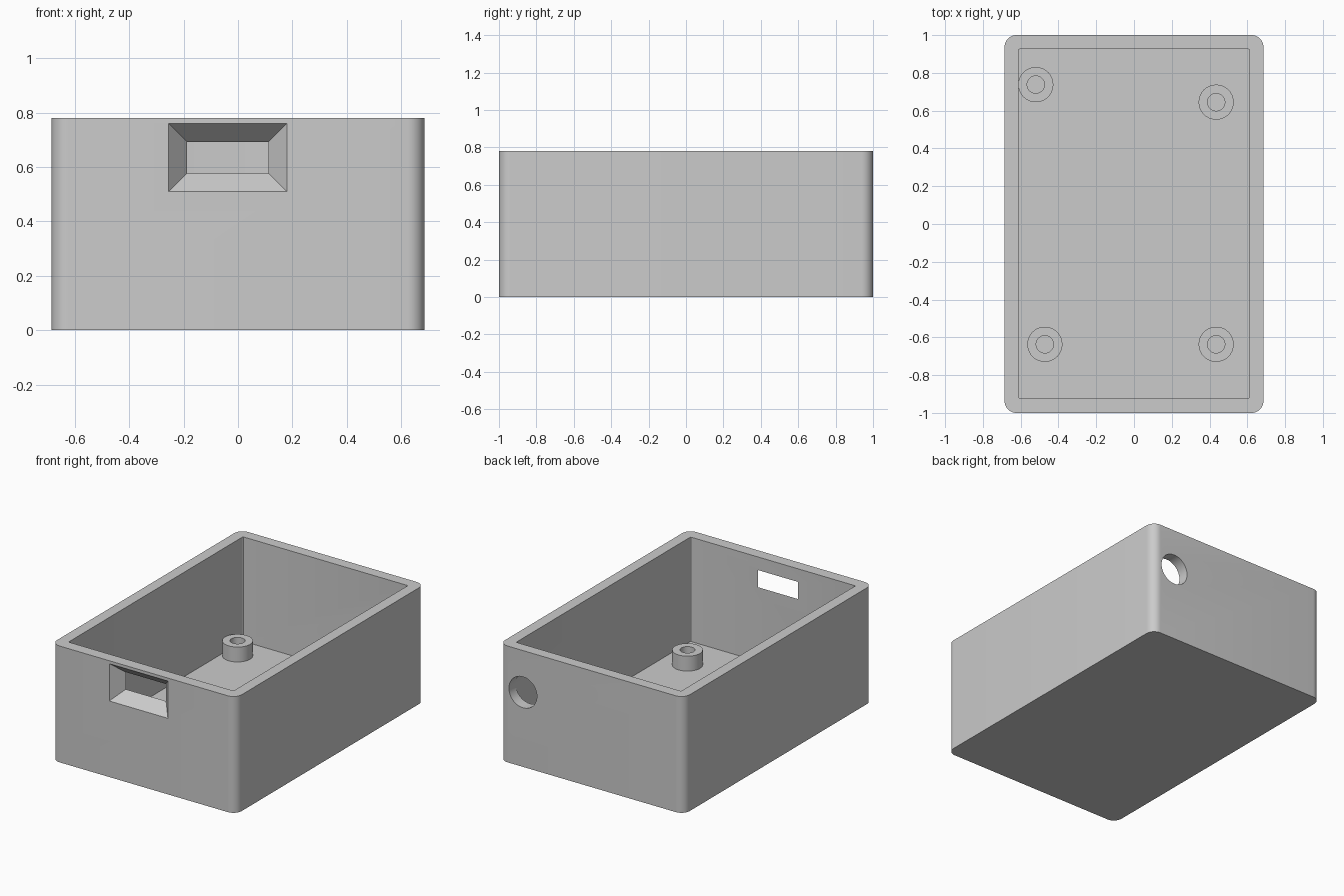
import bpy, bmesh, math
from mathutils import Vector, Matrix

if "Cube" in bpy.data.objects:
    bpy.data.objects.remove(bpy.data.objects["Cube"])

W, L, H = 0.685, 1.0, 0.78      # half width, half length, height
FLOOR = 0.08

grey = bpy.data.materials.new("light grey")
grey.diffuse_color = (0.6, 0.6, 0.6, 1)
grey.use_nodes = True
grey.node_tree.nodes["Principled BSDF"].inputs["Base Color"].default_value = grey.diffuse_color


def make_object(name, bm):
    bmesh.ops.recalc_face_normals(bm, faces=bm.faces)
    mesh = bpy.data.meshes.new(name)
    bm.to_mesh(mesh)
    bm.free()
    mesh.materials.append(grey)
    obj = bpy.data.objects.new(name, mesh)
    bpy.context.collection.objects.link(obj)
    return obj


def loft(name, lower, upper):
    """Closed solid between two matching loops."""
    bm = bmesh.new()
    a = [bm.verts.new(p) for p in lower]
    b = [bm.verts.new(p) for p in upper]
    bm.faces.new(a)
    bm.faces.new(b)
    for i in range(len(a)):
        j = (i + 1) % len(a)
        bm.faces.new((a[i], a[j], b[j], b[i]))
    return make_object(name, bm)


def rounded_rect(x0, x1, y0, y1, r, z, seg):
    pts = []
    corners = ((x1 - r, y1 - r), (x0 + r, y1 - r), (x0 + r, y0 + r), (x1 - r, y0 + r))
    for k, (cx, cy) in enumerate(corners):
        for i in range(seg + 1):
            a = math.pi / 2 * (k + i / seg)
            pts.append((cx + r * math.cos(a), cy + r * math.sin(a), z))
    return pts


def smooth(obj):
    bpy.ops.object.select_all(action='DESELECT')
    obj.select_set(True)
    bpy.context.view_layer.objects.active = obj
    bpy.ops.object.shade_smooth_by_angle(angle=math.radians(30))


def cut(obj, cutter):
    mod = obj.modifiers.new("cut", 'BOOLEAN')
    mod.operation, mod.solver, mod.object = 'DIFFERENCE', 'EXACT', cutter
    bpy.context.view_layer.objects.active = obj
    bpy.ops.object.modifier_apply(modifier=mod.name)
    bpy.data.objects.remove(cutter)


# Open box with rounded outer corners
box = loft("box_shell",
           rounded_rect(-W, W, -L, L, 0.062, 0, 10),
           rounded_rect(-W, W, -L, L, 0.062, H, 10))
cut(box, loft("cavity_cutter",
              rounded_rect(-0.612, 0.612, -0.922, 0.926, 0.008, FLOOR, 3),
              rounded_rect(-0.612, 0.612, -0.922, 0.926, 0.008, H + 0.1, 3)))

# Tapered rectangular port in the front wall, extended past both wall faces
outer = [Vector((x, -1.0, z)) for x, z in ((-0.255, 0.51), (0.18, 0.51), (0.18, 0.76), (-0.255, 0.76))]
inner = [Vector((x, -0.922, z)) for x, z in ((-0.187, 0.577), (0.112, 0.577), (0.112, 0.692), (-0.187, 0.692))]
cut(box, loft("port_cutter",
              [o.lerp(i, -0.1) for o, i in zip(outer, inner)],
              [o.lerp(i, 1.1) for o, i in zip(outer, inner)]))

# Round cable hole in the back wall
bm = bmesh.new()
bmesh.ops.create_cone(bm, cap_ends=True, segments=48, radius1=0.104, radius2=0.104, depth=0.3,
                      matrix=Matrix.Translation((0.51, 0.97, 0.5)) @ Matrix.Rotation(math.pi / 2, 4, 'X'))
cut(box, make_object("cable_hole_cutter", bm))
smooth(box)

# Hollow screw posts standing on the floor
for n, (x, y) in enumerate(((-0.52, 0.738), (0.435, 0.645), (-0.472, -0.637), (0.435, -0.637))):
    bm = bmesh.new()
    profile = [bm.verts.new(p) for p in
               ((0.046, 0, FLOOR), (0.046, 0, 0.18), (0.093, 0, 0.18), (0.093, 0, FLOOR))]
    edges = [bm.edges.new(profile[i:i + 2]) for i in range(3)]
    bmesh.ops.spin(bm, geom=profile + edges, cent=(0, 0, 0), axis=(0, 0, 1),
                   angle=2 * math.pi, steps=40)
    bmesh.ops.remove_doubles(bm, verts=bm.verts, dist=1e-4)
    bmesh.ops.translate(bm, verts=bm.verts, vec=(x, y, 0))
    # close the ring underneath so the post is a solid tube
    bmesh.ops.bridge_loops(bm, edges=[e for e in bm.edges if e.is_boundary])
    smooth(make_object(f"screw_post_{n + 1}", bm))
